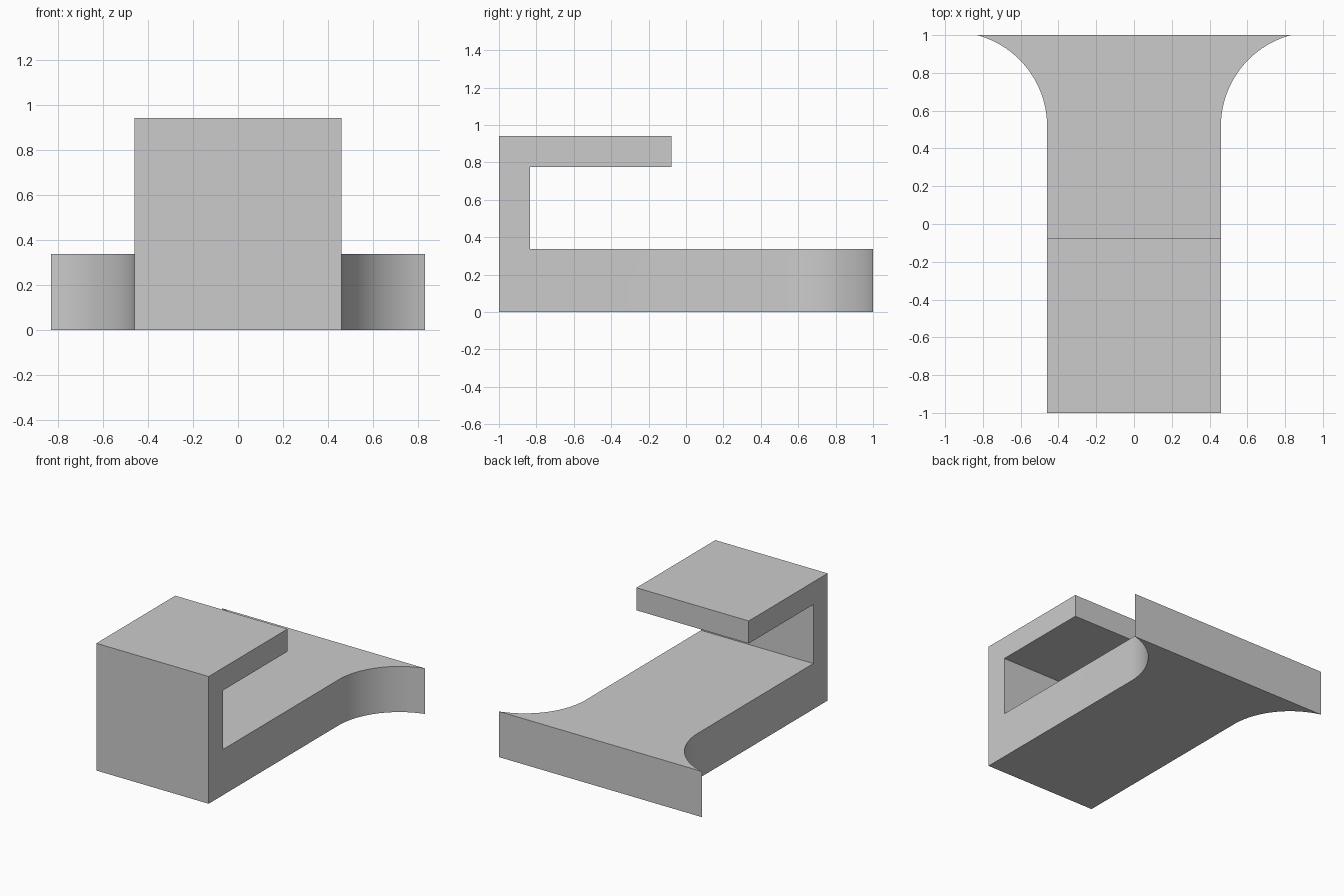
import bpy, bmesh, math
from mathutils import Vector

cube = bpy.data.objects.get("Cube")
if cube:
    bpy.data.objects.remove(cube, do_unlink=True)

# Main dimensions
HALF_WIDTH = 0.46
BASE_TOP, HOOK_UNDER, HOOK_TOP = 0.338, 0.775, 0.942
FRONT, WALL_BACK, HOOK_END, REAR = -1.0, -0.833, -0.077, 1.0
RADIUS, FLARE_START, STEPS = 0.5, 0.517, 32


def prism(name, points, direction):
    """Extrude a closed outline into a solid."""
    bm = bmesh.new()
    face = bm.faces.new([bm.verts.new(p) for p in points])
    result = bmesh.ops.extrude_face_region(bm, geom=[face])
    moved = [g for g in result["geom"] if isinstance(g, bmesh.types.BMVert)]
    bmesh.ops.translate(bm, verts=moved, vec=Vector(direction))
    bmesh.ops.recalc_face_normals(bm, faces=bm.faces)
    mesh = bpy.data.meshes.new(name)
    bm.to_mesh(mesh)
    bm.free()
    obj = bpy.data.objects.new(name, mesh)
    bpy.context.collection.objects.link(obj)
    return obj


# Hooked side profile, extruded across the full flare width
profile = [(FRONT, 0), (REAR, 0), (REAR, BASE_TOP), (WALL_BACK, BASE_TOP),
           (WALL_BACK, HOOK_UNDER), (HOOK_END, HOOK_UNDER),
           (HOOK_END, HOOK_TOP), (FRONT, HOOK_TOP)]
body = prism("hook_bracket", [(-1.2, y, z) for y, z in profile], (2.4, 0, 0))

# Plan outline: straight shank with concave flares at the rear
right = [(HALF_WIDTH, -1.3)]
for i in range(STEPS + 1):
    a = math.radians(90) * i / STEPS
    right.append((HALF_WIDTH + RADIUS * (1 - math.cos(a)),
                  FLARE_START + RADIUS * math.sin(a)))
right.append((HALF_WIDTH + RADIUS, 1.3))
outline = right + [(-x, y) for x, y in reversed(right)]
cutter = prism("plan_cutter", [(x, y, -0.5) for x, y in outline], (0, 0, 2))
cutter.hide_render = True

# Keep only the part of the profile that lies inside the plan
mod = body.modifiers.new("plan_shape", "BOOLEAN")
mod.operation = "INTERSECT"
mod.solver = "EXACT"
mod.object = cutter
bpy.ops.object.select_all(action="DESELECT")
bpy.context.view_layer.objects.active = body
body.select_set(True)
bpy.ops.object.modifier_apply(modifier=mod.name)
bpy.data.objects.remove(cutter, do_unlink=True)
bpy.ops.object.shade_smooth_by_angle(angle=math.radians(30))

# Single plain grey
grey = bpy.data.materials.new("light_grey")
grey.use_nodes = True
colour = (0.6, 0.6, 0.6, 1)
grey.diffuse_color = colour
grey.node_tree.nodes["Principled BSDF"].inputs["Base Color"].default_value = colour
body.data.materials.clear()
body.data.materials.append(grey)
